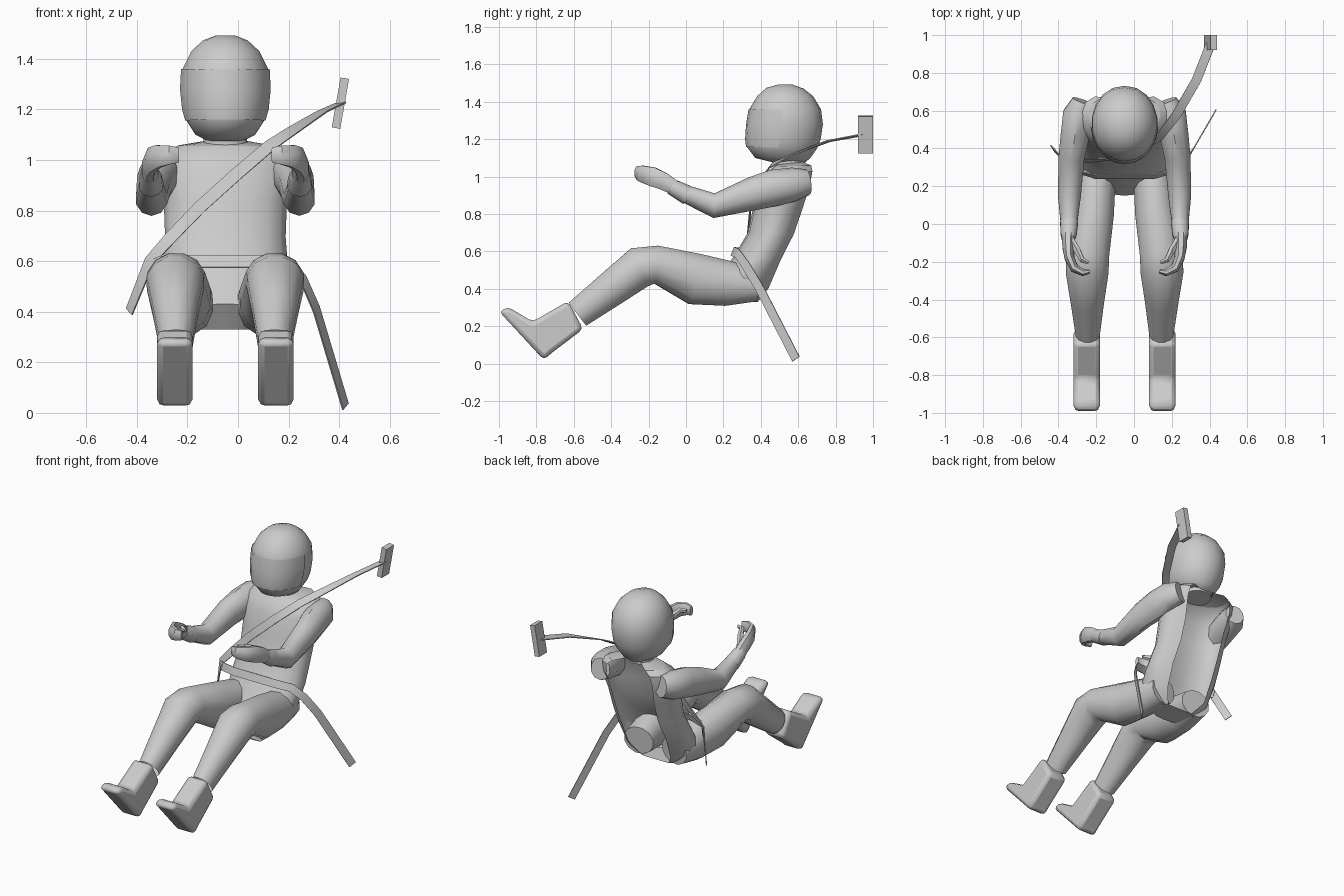
import bpy, bmesh, math
from mathutils import Vector as V

if "Cube" in bpy.data.objects:
    bpy.data.objects.remove(bpy.data.objects["Cube"])

CX = -0.05  # the body's own centre line


def make(name, verts, faces, x=CX, mirror=False, angle=40):
    me = bpy.data.meshes.new(name)
    me.from_pydata([tuple(v) for v in verts], [], faces)
    bm = bmesh.new()
    bm.from_mesh(me)
    bmesh.ops.recalc_face_normals(bm, faces=bm.faces)
    bm.to_mesh(me)
    bm.free()
    ob = bpy.data.objects.new(name, me)
    bpy.context.collection.objects.link(ob)
    ob.location.x = x
    if mirror:
        ob.modifiers.new("mirror", 'MIRROR').use_mirror_merge = False
    bpy.ops.object.select_all(action='DESELECT')
    ob.select_set(True)
    bpy.context.view_layer.objects.active = ob
    bpy.ops.object.shade_smooth_by_angle(angle=math.radians(angle))
    return ob


def loft(name, rings, closed=True, caps=(True, True), **kw):
    n = len(rings[0])
    verts = [p for r in rings for p in r]
    faces = []
    for i in range(len(rings) - 1):
        for j in range(n if closed else n - 1):
            k = (j + 1) % n
            faces.append((i*n + j, i*n + k, (i+1)*n + k, (i+1)*n + j))
    if caps[0]:
        faces.append(tuple(range(n)))
    if caps[1]:
        faces.append(tuple((len(rings)-1)*n + j for j in range(n)))
    return make(name, verts, faces, **kw)


def tube(name, path, n=10, **kw):
    """path rows: x, y, z, sideways radius, upward radius"""
    rings = []
    P = [V(p[:3]) for p in path]
    for i, p in enumerate(path):
        t = V((0, 0, 0))
        if i > 0:
            t += (P[i] - P[i-1]).normalized()
        if i < len(P) - 1:
            t += (P[i+1] - P[i]).normalized()
        t.normalize()
        s = t.cross(V((0, 0, 1))).normalized()
        u = s.cross(t)
        rings.append([P[i] + s*p[3]*math.cos(a) + u*p[4]*math.sin(a)
                      for a in (2*math.pi*(j + .5)/n for j in range(n))])
    return loft(name, rings, **kw)


def body_ring(yf, zf, yb, zb, hw, span=360, n=14, grow=0, power=0.85):
    """ring around the body, angle 0 at the front"""
    pts = []
    cnt = n if span == 360 else n + 1
    for j in range(cnt):
        a = math.radians(-span/2 + span*j/n)
        s, c = math.sin(a), math.cos(a)
        s = math.copysign(abs(s)**power, s)
        f = (1 - c)/2
        pts.append(V(((hw + grow)*s, yf + (yb - yf)*f - grow*c, zf + (zb - zf)*f)))
    return pts


def ribbon(name, path, w=0.05):
    """path rows: x, y, z and the outward direction of the strap"""
    P = [V(p[:3]) for p in path]
    rings = []
    for i, p in enumerate(path):
        t = (P[min(i+1, len(P)-1)] - P[max(i-1, 0)]).normalized()
        nrm = V(p[3:])
        side = nrm.cross(t).normalized()*w/2
        nn = t.cross(side).normalized()*0.003
        rings.append([P[i]+side+nn, P[i]-side+nn, P[i]-side-nn, P[i]+side-nn])
    return loft(name, rings, x=0)


# torso: open-backed shell
torso = [(0.22, .33, .40, .33, .15), (0.15, .43, .47, .40, .235), (0.26, .58, .53, .55, .25),
         (0.33, .70, .60, .69, .24), (0.36, .84, .65, .83, .245), (0.40, .96, .69, .96, .27),
         (0.43, 1.02, .70, 1.03, .25), (0.47, 1.055, .69, 1.06, .19)]
loft("torso", [body_ring(*r, span=290) for r in torso], closed=False, caps=(True, False))
# shoulder yoke closing the top around the neck
loft("shoulder_yoke", [body_ring(.47, 1.055, .69, 1.06, .19, span=290),
                       body_ring(.49, 1.065, .64, 1.08, .09, span=290)],
     closed=False, caps=(False, False))
# neck
loft("neck", [body_ring(.48, 1.04, .63, 1.06, .09), body_ring(.48, 1.12, .63, 1.12, .085)])

# helmet
helmet = [(.47, 1.075, .63, 1.07, .065), (.37, 1.10, .665, 1.10, .12), (.325, 1.16, .70, 1.15, .155),
          (.32, 1.20, .72, 1.20, .168), (.325, 1.28, .732, 1.28, .176), (.338, 1.36, .722, 1.36, .172),
          (.38, 1.43, .68, 1.43, .137), (.43, 1.475, .63, 1.47, .09), (.49, 1.492, .57, 1.492, .04)]
loft("helmet", [body_ring(*r, n=18, power=.95) for r in helmet], angle=50)
# visor
loft("visor", [body_ring(*r, n=10, span=170, grow=.004, power=.95) for r in helmet[2:6]],
     closed=False, caps=(False, False))

# legs
tube("legs", [(.13, .38, .42, .10, .09), (.15, .22, .43, .105, .125), (.165, .05, .452, .112, .142),
              (.195, -.16, .53, .118, .105), (.198, -.25, .515, .117, .115),
              (.197, -.40, .40, .092, .098), (.195, -.58, .265, .066, .08)],
     n=12, mirror=True, caps=(True, False))
# boots
side = [(-.63, .335), (-.82, .225), (-.95, .303), (-1, .28), (-.76, .02), (-.715, .06), (-.55, .185)]
boot = loft("boots", [[V((x, y, z)) for y, z in side] for x in (.13, .27)], mirror=True)
bev = boot.modifiers.new("bevel", 'BEVEL')
bev.width, bev.segments = .024, 2

# arms
tube("arms", [(.22, .65, .97, .06, .07), (.245, .58, .96, .085, .09), (.262, .47, .94, .08, .098),
              (.28, .36, .91, .072, .09), (.292, .15, .845, .064, .066), (.295, -.02, .915, .043, .046)],
     mirror=True)
# glove cuffs
tube("glove_cuffs", [(.293, .01, .9, .05, .052), (.296, -.05, .932, .045, .046),
                     (.298, -.08, .948, .036, .042)], mirror=True)
# gloved fingers curled round a wheel rim
tube("gloves", [(.298, -.06, .94, .036, .042), (.298, -.12, .975, .034, .05), (.292, -.18, 1.0, .028, .055),
                (.265, -.235, 1.015, .025, .048), (.22, -.257, 1.02, .021, .04),
                (.185, -.25, 1.02, .014, .032)], n=8, mirror=True)
# thumbs
tube("thumbs", [(.285, -.08, .97, .02, .022), (.25, -.14, 1.01, .02, .022), (.225, -.19, 1.035, .016, .018),
                (.19, -.205, 1.035, .01, .012)], n=6, mirror=True)

# shoulder strap
ribbon("shoulder_strap", [(.405, .95, 1.225, -.3, -.4, .9), (.33, .76, 1.19, -.3, -.5, .9),
                          (.22, .57, 1.12, 0, -.6, .8), (.13, .455, 1.06, 0, -.8, .5),
                          (0, .378, .95, 0, -1, .2), (-.15, .342, .815, 0, -1, .2),
                          (-.27, .335, .69, -.4, -1, .1), (-.35, .32, .60, -.7, -.7, 0),
                          (-.43, .40, .40, -.8, -.5, 0)])
# lap strap
ribbon("lap_strap", [(-.36, .34, .57, -.8, -.6, .1), (-.31, .28, .595, -.5, -.9, .2),
                     (-.2, .25, .60, 0, -1, .4), (.1, .25, .60, 0, -1, .4),
                     (.2, .275, .59, .5, -.8, .2), (.26, .32, .525, .87, -.49, .1),
                     (.31, .39, .41, .87, -.49, 0), (.425, .588, .025, .87, -.49, 0)])
# strap anchor on the pillar
bpy.ops.mesh.primitive_cube_add(size=1, location=(.405, .96, 1.225), rotation=(0, math.radians(10), 0))
anchor = bpy.context.object
anchor.name = "strap_anchor"
anchor.scale = (.034, .08, .2)
